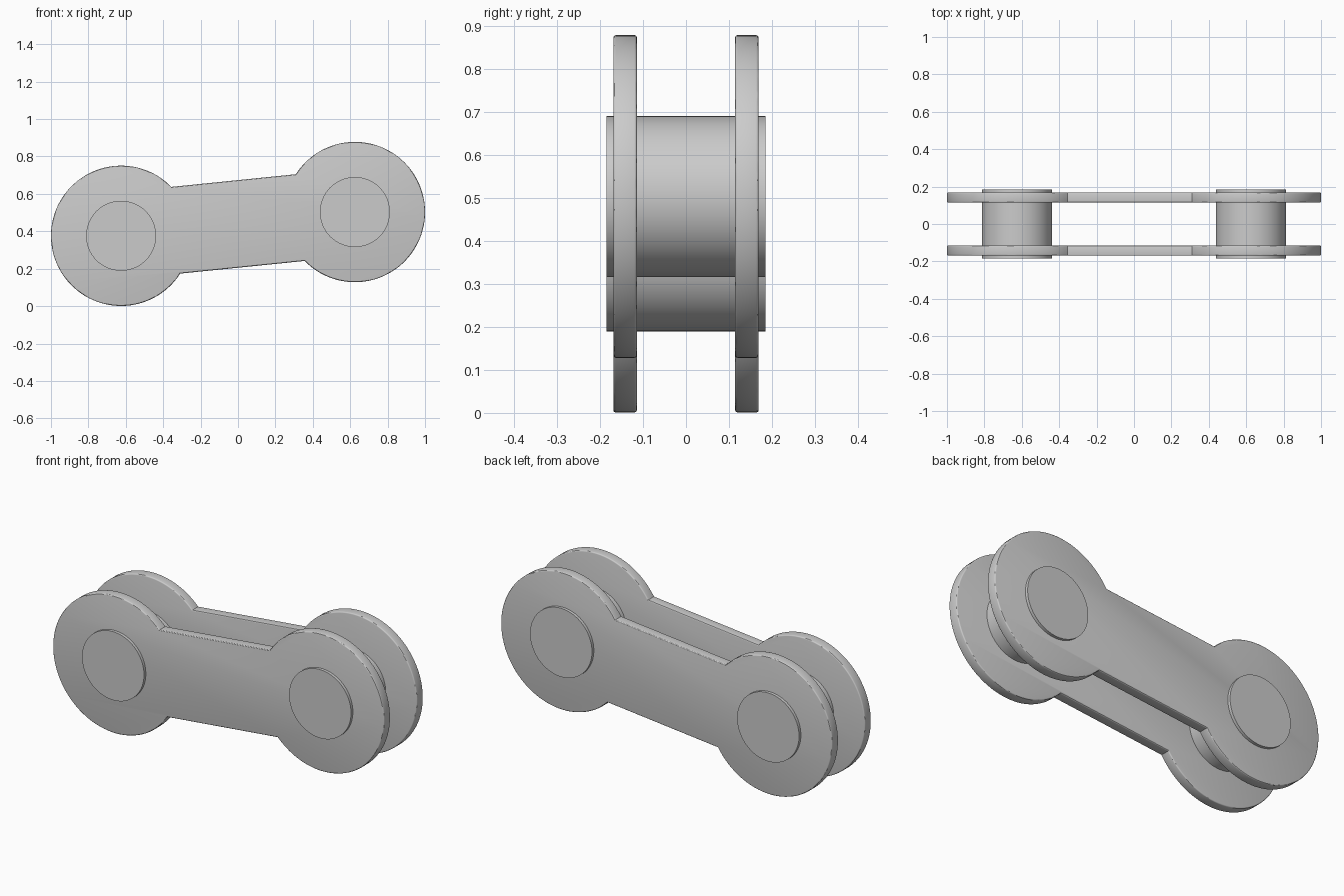
import bpy, bmesh
from math import pi, asin, atan2, cos, sin
from mathutils import Matrix

if "Cube" in bpy.data.objects:
    bpy.data.objects.remove(bpy.data.objects["Cube"])

R, PIN_R, HALF_W = 0.375, 0.187, 0.233        # lobe, pin, half bar width
LEFT, RIGHT = (-0.625, 0.376), (0.625, 0.503)  # lobe centres (x, z)
TILT = atan2(RIGHT[1] - LEFT[1], RIGHT[0] - LEFT[0])
NECK = asin(HALF_W / R)                        # angle where the bar meets a lobe


def smooth(obj):
    bpy.ops.object.select_all(action='DESELECT')
    obj.select_set(True)
    bpy.context.view_layer.objects.active = obj
    bpy.ops.object.shade_smooth_by_angle(angle=pi / 6)


def lobe(center, start, n=80):
    """Arc of a lobe, leaving out the part joined to the bar."""
    sweep = 2 * pi - 2 * NECK
    return [(center[0] + R * cos(start + sweep * i / n),
             center[1] + R * sin(start + sweep * i / n)) for i in range(n + 1)]


def link_plate(name, y0, y1, bevel=0.006):
    bm = bmesh.new()
    outline = lobe(LEFT, TILT + NECK) + lobe(RIGHT, TILT + pi + NECK)
    face = bm.faces.new([bm.verts.new((x, y0, z)) for x, z in outline])
    ext = bmesh.ops.extrude_face_region(bm, geom=[face])
    for v in ext['geom']:
        if isinstance(v, bmesh.types.BMVert):
            v.co.y = y1
    bmesh.ops.recalc_face_normals(bm, faces=bm.faces)
    # round only the rims of the two flat sides
    rims = [e for e in bm.edges if abs(e.verts[0].co.y - e.verts[1].co.y) < 1e-5]
    bmesh.ops.bevel(bm, geom=rims, offset=bevel, segments=3, profile=0.5,
                    affect='EDGES', clamp_overlap=True)
    mesh = bpy.data.meshes.new(name)
    bm.to_mesh(mesh)
    bm.free()
    obj = bpy.data.objects.new(name, mesh)
    bpy.context.collection.objects.link(obj)
    smooth(obj)


def pin(name, center):
    bpy.ops.mesh.primitive_cylinder_add(vertices=96, radius=PIN_R, depth=0.37,
                                        location=(center[0], 0, center[1]),
                                        rotation=(pi / 2, 0, 0))
    obj = bpy.context.object
    obj.name = name
    smooth(obj)


# Side plates
link_plate("front_plate", -0.169, -0.114)
link_plate("back_plate", 0.114, 0.169)

# Cross pins
pin("left_pin", LEFT)
pin("right_pin", RIGHT)
